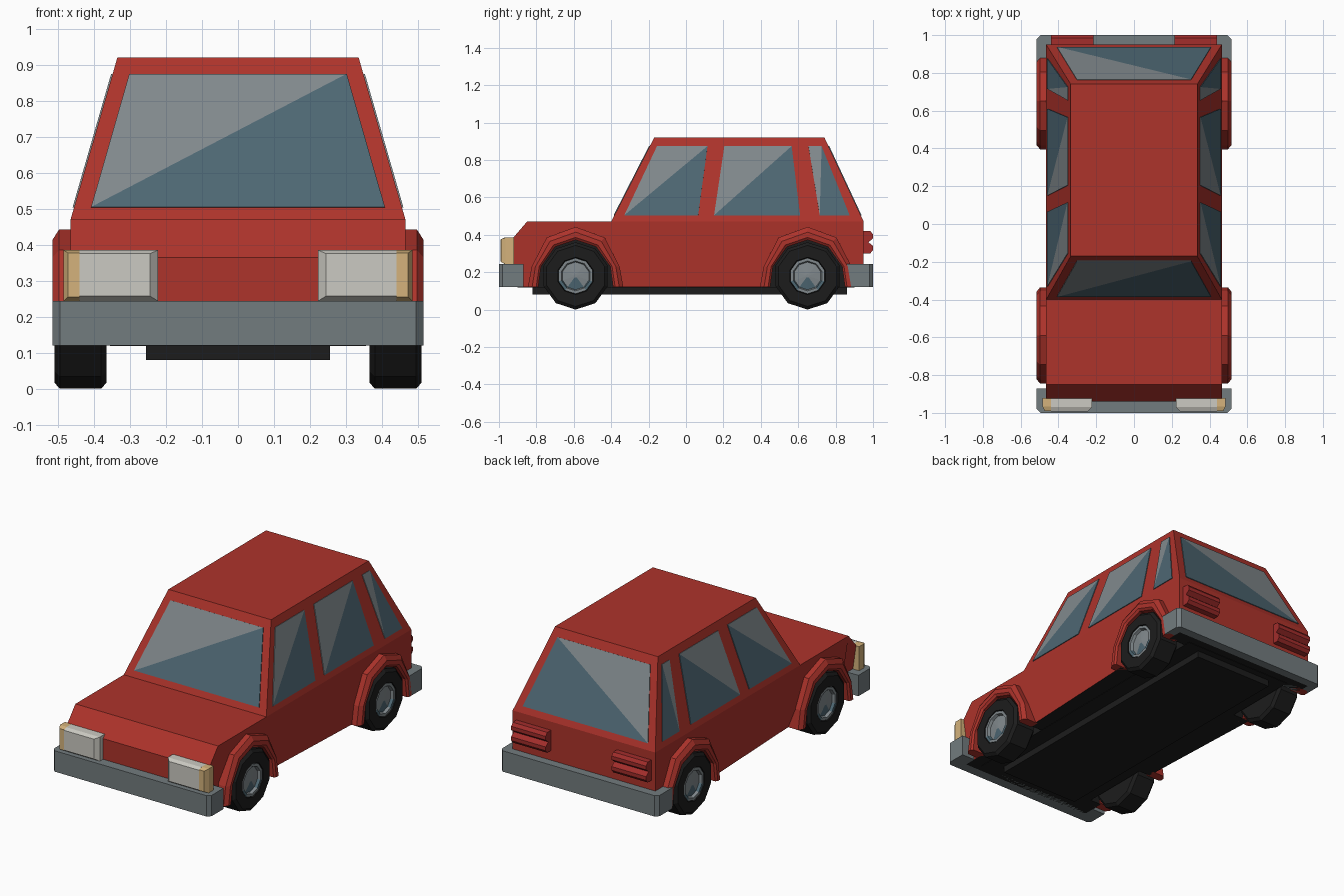
import bpy
import math

cube = bpy.data.objects.get("Cube")
if cube:
    bpy.data.objects.remove(cube, do_unlink=True)


def material(name, rgb):
    m = bpy.data.materials.new(name)
    m.use_nodes = True
    m.diffuse_color = (*rgb, 1)
    m.node_tree.nodes["Principled BSDF"].inputs["Base Color"].default_value = (*rgb, 1)
    return m


RED = material("body_red", (0.42, 0.033, 0.024))
LAMP_RED = material("tail_lamp_red", (0.36, 0.026, 0.024))
GREY = material("bumper_grey", (0.17, 0.20, 0.21))
SHINE = material("glass_light", (0.22, 0.25, 0.265))
GLASS = material("glass_dark", (0.075, 0.135, 0.17))
BLACK = material("rubber_black", (0.012, 0.012, 0.012))
WHITE = material("lamp_white", (0.60, 0.59, 0.54))
AMBER = material("lamp_amber", (0.66, 0.45, 0.20))


def build(name, verts, faces, mats, rule=None, mirror=False):
    """Make an object; rule(face centre) picks the material slot."""
    me = bpy.data.meshes.new(name)
    me.from_pydata(verts, [], faces)
    for m in mats:
        me.materials.append(m)
    ob = bpy.data.objects.new(name, me)
    bpy.context.collection.objects.link(ob)
    import bmesh
    bm = bmesh.new()
    bm.from_mesh(me)
    if rule is None or name != "glass":
        bmesh.ops.recalc_face_normals(bm, faces=bm.faces)
    for f in bm.faces:
        if rule:
            f.material_index = rule(f.calc_center_median())
    bm.to_mesh(me)
    bm.free()
    if mirror:
        ob.modifiers.new("mirror", 'MIRROR')
    return ob


def loft(name, rings, mats, caps=True, closed=True, **kw):
    """Join equal-length rings of points into a skin."""
    n = len(rings[0])
    verts = [p for r in rings for p in r]
    faces = []
    for k in range(len(rings) - 1):
        for i in range(n if closed else n - 1):
            j = (i + 1) % n
            faces.append((k * n + i, k * n + j, (k + 1) * n + j, (k + 1) * n + i))
    if caps:
        faces.append(tuple(range(n)))
        faces.append(tuple(range(len(verts) - n, len(verts))))
    return build(name, verts, faces, mats, **kw)


def rect_z(x, y0, y1, z):
    return [(-x, y0, z), (x, y0, z), (x, y1, z), (-x, y1, z)]


def rect_y(x0, x1, y, z0, z1):
    return [(x0, y, z0), (x1, y, z0), (x1, y, z1), (x0, y, z1)]


FRONT, REAR = -0.59, 0.65          # axle positions
WAIST, ROOF = 0.47, 0.92

# Lower body: side profile with wheel openings, sills tucked in
well = [(-0.21, 0.12), (-0.20, 0.23), (-0.12, 0.35), (0, 0.385),
        (0.12, 0.35), (0.20, 0.23), (0.21, 0.12)]
profile = [(-0.94, 0.365), (-0.94, 0.12)]
for axle in (FRONT, REAR):
    profile += [(axle + y, z) for y, z in well]
profile += [(0.95, 0.12), (0.95, WAIST), (-0.85, WAIST)]


def body_half_width(y, z):
    return 0.43 if z < 0.15 and y < 0 else 0.465


loft("lower_body",
     [[(s * body_half_width(y, z), y, z) for y, z in profile] for s in (-1, 1)],
     [RED, BLACK],
     rule=lambda c: int(abs(c.x) < 0.1 and c.z < 0.4 and -0.93 < c.y < 0.94))

# Cabin
loft("cabin", [rect_z(0.465, -0.40, 0.95, WAIST), rect_z(0.335, -0.17, 0.74, ROOF)], [RED])

# Underside
loft("wheel_well_core", [rect_z(0.355, -0.90, 0.90, 0.118), rect_z(0.355, -0.90, 0.90, 0.40)], [BLACK])
loft("floor_pan", [rect_z(0.255, -0.82, 0.86, 0.08), rect_z(0.255, -0.82, 0.86, 0.14)], [BLACK])


# Windows: thin plates split by a diagonal glint
def slope(z, low, high):
    return low + (high - low) * (z - WAIST) / (ROOF - WAIST)


def window(name, corners, mirror=False):
    """Corners: lower lead, lower trail, upper trail, upper lead."""
    ob = build(name, corners, [(0, 1, 2), (0, 2, 3)], [GLASS, SHINE], mirror=mirror)
    ob.data.polygons[1].material_index = 1
    plate = ob.modifiers.new("thickness", 'SOLIDIFY')
    plate.thickness = 0.008
    plate.offset = 0


LOW, HIGH = 0.503, 0.873


def end_window(name, base, top, flip):
    yl, yh = slope(LOW, base, top), slope(HIGH, base, top)
    pts = [(-0.408, yl, LOW), (0.408, yl, LOW), (0.302, yh, HIGH), (-0.302, yh, HIGH)]
    window(name, pts)


end_window("windscreen", -0.40, -0.17, False)
end_window("rear_window", 0.95, 0.74, True)
xl, xh = slope(LOW, 0.465, 0.335), slope(HIGH, 0.465, 0.335)
for name, a, b, c, d in (("front_side_window", -0.33, 0.065, 0.115, -0.155),
                         ("rear_side_window", 0.15, 0.61, 0.565, 0.205),
                         ("quarter_window", 0.715, 0.875, 0.725, 0.655)):
    window(name, [(xl, a, LOW), (xl, b, LOW), (xh, c, HIGH), (xh, d, HIGH)], mirror=True)

# Flared wheel arches, swept between an inner and an outer outline
half_outer = [(0.255, 0.12), (0.235, 0.23), (0.155, 0.385)]
half_inner = [(0.20, 0.12), (0.185, 0.23), (0.11, 0.335)]


def arch(half, peak):
    return [(-y, z) for y, z in half] + [(0, peak)] + [(y, z) for y, z in reversed(half)]


outer, inner = arch(half_outer, 0.442), arch(half_inner, 0.372)
section = [(0.42, 1), (0.497, 1), (0.515, 0.6), (0.515, 0.2), (0.505, 0), (0.42, 0)]
for name, axle in (("front_arch", FRONT), ("rear_arch", REAR)):
    rings = []
    for (yo, zo), (yi, zi) in zip(outer, inner):
        rings.append([(x, axle + yi + (yo - yi) * t, zi + (zo - zi) * t) for x, t in section])
    loft(name, rings, [RED], mirror=True)

# Wheels: ten-sided turned tyre and hub
SIDES, RADIUS = 10, 0.18


def turned(name, axle, steps, mats, rule=None):
    rings = []
    for x, r in steps:
        rings.append([(x, axle + r * math.sin(math.tau * i / SIDES),
                       RADIUS - r * math.cos(math.tau * i / SIDES)) for i in range(SIDES)])
    return loft(name, rings, mats, rule=rule, mirror=True)


for end, axle in (("front", FRONT), ("rear", REAR)):
    turned(end + "_tyre", axle,
           [(0.365, 0.163), (0.38, RADIUS), (0.495, RADIUS), (0.51, 0.163), (0.51, 0.10), (0.48, 0.095)],
           [BLACK])
    turned(end + "_hub", axle,
           [(0.47, 0.096), (0.506, 0.096), (0.506, 0.08), (0.49, 0.074), (0.497, 0.01)],
           [SHINE, GLASS],
           rule=lambda c: int(c.x > 0.49 and c.z < RADIUS - 0.03 and abs(c.z - RADIUS) < 0.05))

# Bumpers with chamfered corners
for name, s, inner_y in (("front_bumper", -1, 0.87), ("rear_bumper", 1, 0.86)):
    plan = [(-0.515, inner_y), (-0.515, 0.98), (-0.495, 1), (0.495, 1), (0.515, 0.98), (0.515, inner_y)]
    loft(name, [[(x, s * y, z) for x, y in plan] for z in (0.12, 0.243)], [GREY])

# Headlamps and corner indicators
loft("headlamp", [rect_y(0.222, 0.44, -0.92, 0.243, 0.385),
                  rect_y(0.222, 0.44, -0.97, 0.243, 0.385),
                  rect_y(0.245, 0.44, -0.992, 0.258, 0.375)], [WHITE], mirror=True)
loft("indicator", [rect_y(0.44, 0.485, -0.92, 0.243, 0.385),
                   rect_y(0.44, 0.485, -0.965, 0.243, 0.385),
                   rect_y(0.44, 0.472, -0.99, 0.255, 0.377)], [AMBER], mirror=True)

# Ribbed tail lamps
rib = [(0.94, 0.30), (0.985, 0.30), (1, 0.318), (1, 0.34), (0.975, 0.36),
       (1, 0.38), (1, 0.402), (0.985, 0.42), (0.94, 0.42)]
loft("tail_lamp", [[(x, y, z) for y, z in rib] for x in (0.215, 0.44)], [LAMP_RED], mirror=True)
